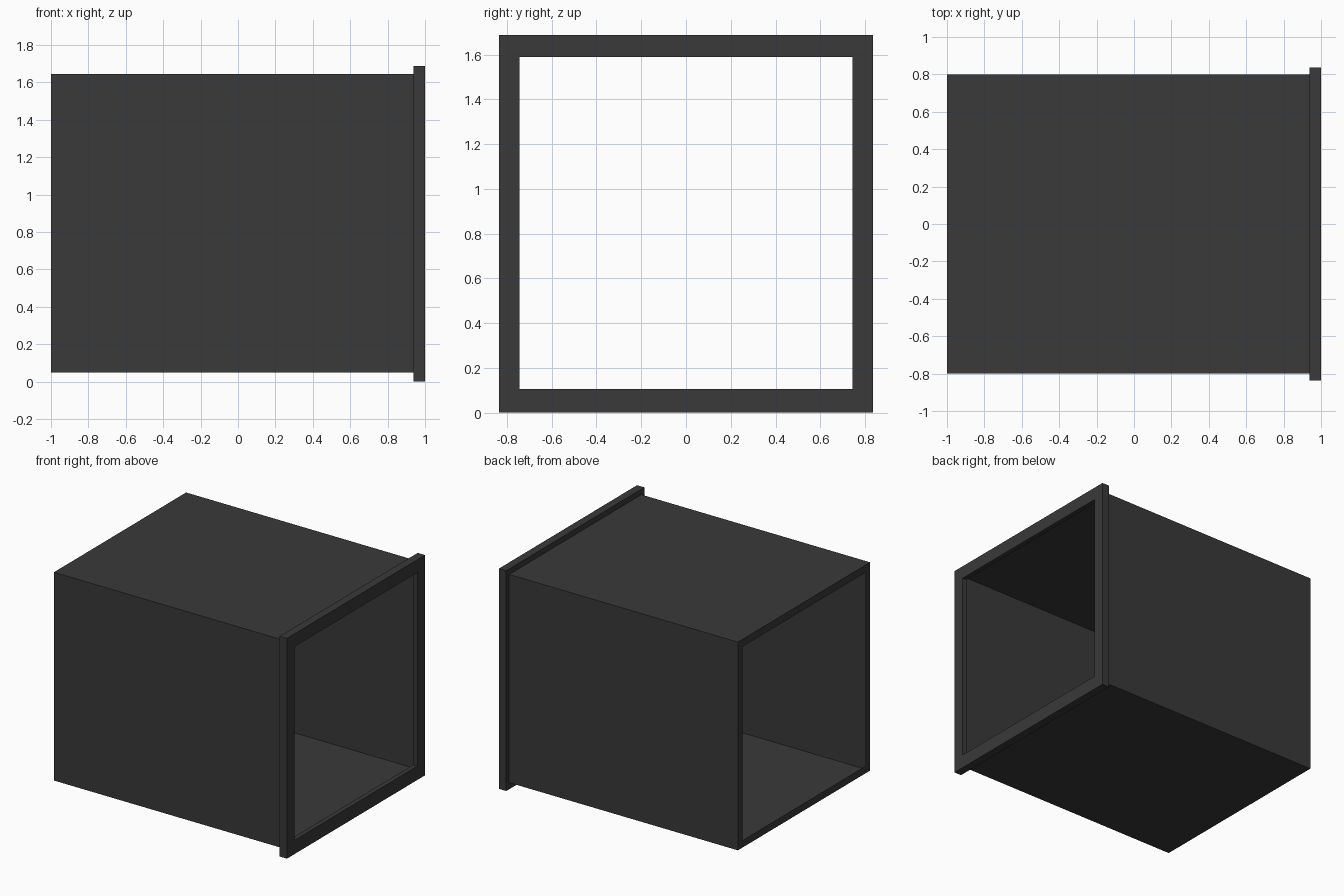
import bpy
import bmesh

cube = bpy.data.objects.get("Cube")
if cube:
    bpy.data.objects.remove(cube, do_unlink=True)

# Single dark grey finish
grey = bpy.data.materials.new("dark grey")
grey.use_nodes = True
COLOUR = (0.041, 0.041, 0.041, 1)
grey.diffuse_color = COLOUR
grey.node_tree.nodes["Principled BSDF"].inputs["Base Color"].default_value = COLOUR

# Rectangles in the y-z plane: half width, bottom, top
BORE = (0.743, 0.106, 1.588)
SHELL = (0.8, 0.05, 1.645)
RIM = (0.836, 0.0, 1.687)


def rectangular_sweep(name, profile, closed):
    """Sweep a profile of (x, rectangle) steps around the duct's four sides."""
    bm = bmesh.new()
    loops = []
    for x, (half, low, high) in profile:
        corners = ((-half, low), (half, low), (half, high), (-half, high))
        loops.append([bm.verts.new((x, y, z)) for y, z in corners])
    pairs = list(zip(loops, loops[1:]))
    if closed:
        pairs.append((loops[-1], loops[0]))
    for a, b in pairs:
        for j in range(4):
            bm.faces.new((a[j], a[j - 1], b[j - 1], b[j]))
    mesh = bpy.data.meshes.new(name)
    bm.to_mesh(mesh)
    bm.free()
    mesh.materials.append(grey)
    obj = bpy.data.objects.new(name, mesh)
    bpy.context.collection.objects.link(obj)


BACK, LIP_BACK, FLANGE_BACK, FRONT = -1.0, 0.965, 0.938, 1.0

# Thin sheet duct with a flat inward lip around its back opening
rectangular_sweep("duct_sheet", [
    (BACK, BORE), (BACK, SHELL), (FLANGE_BACK, SHELL)], closed=False)

# Flange frame fitted over the front end, with an inner lip
rectangular_sweep("end_flange", [
    (FLANGE_BACK, RIM), (FRONT, RIM), (FRONT, BORE),
    (LIP_BACK, BORE), (LIP_BACK, SHELL), (FLANGE_BACK, SHELL)], closed=True)
